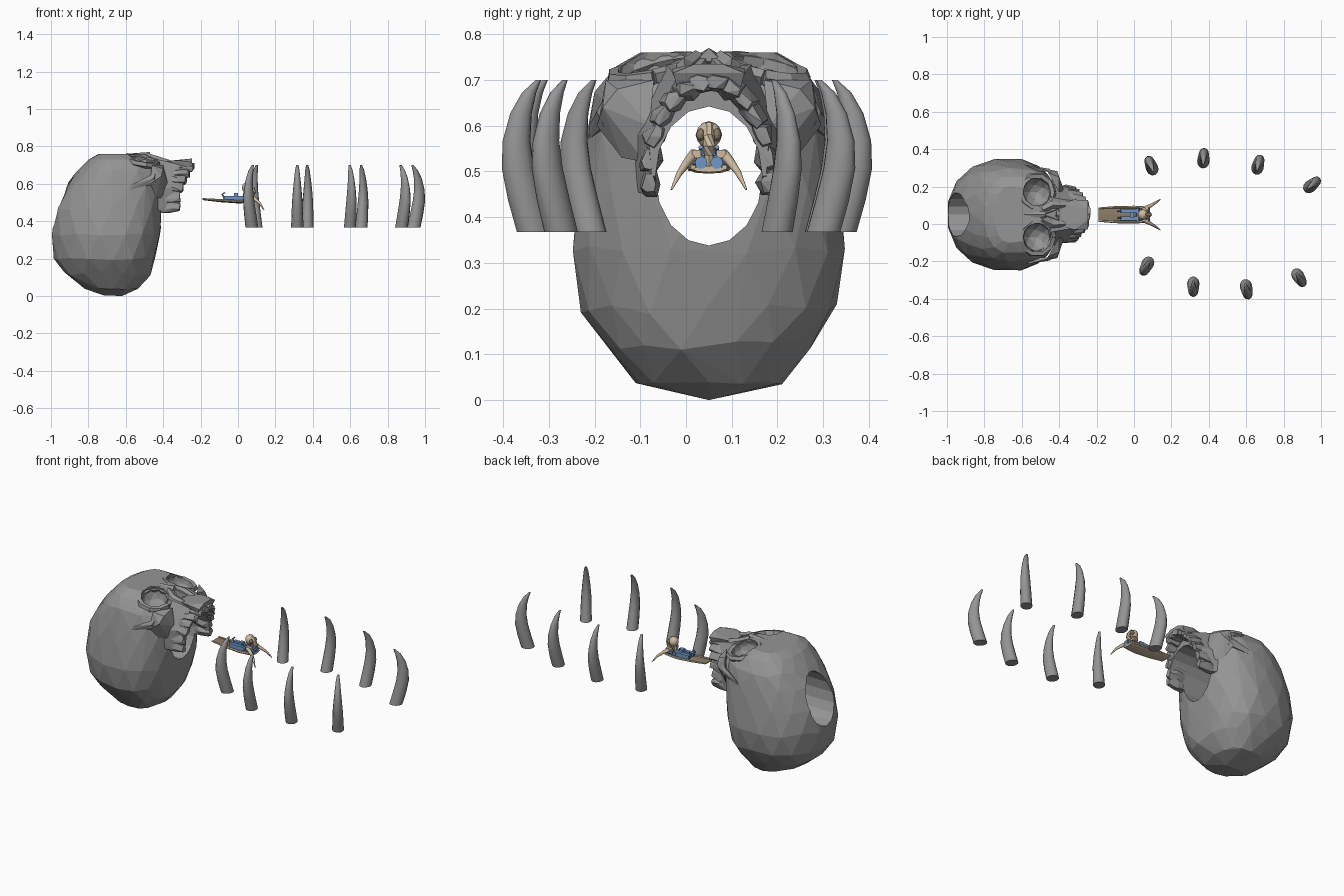
import bpy, bmesh, math, random
from mathutils import Vector, Matrix

random.seed(4)
CY = 0.05  # symmetry plane of skull and skiff
if "Cube" in bpy.data.objects:
    bpy.data.objects.remove(bpy.data.objects["Cube"])


def material(name, rgb):
    m = bpy.data.materials.new(name)
    m.use_nodes = True
    m.diffuse_color = (*rgb, 1)
    m.node_tree.nodes["Principled BSDF"].inputs["Base Color"].default_value = (*rgb, 1)
    return m


STONE = material("grey stone", (0.30, 0.30, 0.30))
BONE = material("pale bone", (0.62, 0.50, 0.36))
WOOD = material("brown wood", (0.27, 0.21, 0.14))
BLUE = material("blue metal", (0.16, 0.31, 0.58))


def finish(name, bm, mat):
    bmesh.ops.recalc_face_normals(bm, faces=bm.faces)
    me = bpy.data.meshes.new(name)
    bm.to_mesh(me)
    bm.free()
    me.materials.append(mat)
    ob = bpy.data.objects.new(name, me)
    bpy.context.collection.objects.link(ob)
    return ob


def smooth(ob, degrees):
    ob.data.shade_smooth()
    ob.data.set_sharp_from_angle(angle=math.radians(degrees))


def hull(name, points, mat):
    bm = bmesh.new()
    for p in points:
        bm.verts.new(p)
    out = bmesh.ops.convex_hull(bm, input=bm.verts)
    loose = {g for g in out["geom_interior"] + out["geom_unused"] if isinstance(g, bmesh.types.BMVert)}
    bmesh.ops.delete(bm, geom=list(loose), context="VERTS")
    return finish(name, bm, mat)


def loft(name, rings, sides, mat):
    """Skin elliptical rings given as (centre, half axis u, half axis v)."""
    bm = bmesh.new()
    loops = []
    for c, u, v in rings:
        angles = [2 * math.pi * i / sides for i in range(sides)]
        loops.append([bm.verts.new(Vector(c) + Vector(u) * math.cos(a) + Vector(v) * math.sin(a)) for a in angles])
    for a, b in zip(loops, loops[1:]):
        for i in range(sides):
            j = (i + 1) % sides
            bm.faces.new((a[i], a[j], b[j], b[i]))
    bm.faces.new(loops[0])
    bm.faces.new(loops[-1])
    return finish(name, bm, mat)


def tube(name, path, radii, sides, mat):
    pts = [Vector(p) for p in path]
    rings = []
    for i, p in enumerate(pts):
        d = (pts[min(i + 1, len(pts) - 1)] - pts[max(i - 1, 0)]).normalized()
        u = d.cross(Vector((0.1, 0.2, 1))).normalized()
        rings.append((p, u * radii[i], d.cross(u) * radii[i]))
    return loft(name, rings, sides, mat)


def box(name, centre, size, mat):
    bm = bmesh.new()
    bmesh.ops.create_cube(bm, size=1)
    bm.transform(Matrix.Translation(centre) @ Matrix.Diagonal((*size, 1)))
    return finish(name, bm, mat)


def ball(name, centre, radii, mat, level=2):
    bm = bmesh.new()
    bmesh.ops.create_icosphere(bm, subdivisions=level, radius=1)
    bm.transform(Matrix.Translation(centre) @ Matrix.Diagonal((*radii, 1)))
    return finish(name, bm, mat)


def cut(target, cutters):
    for c in cutters:
        mod = target.modifiers.new("cut", "BOOLEAN")
        mod.operation, mod.solver, mod.object = "DIFFERENCE", "EXACT", c
    bpy.context.view_layer.update()
    me = bpy.data.meshes.new_from_object(target.evaluated_get(bpy.context.evaluated_depsgraph_get()))
    target.modifiers.clear()
    target.data = me
    me.materials.clear()
    me.materials.append(STONE)
    for p in me.polygons:
        p.material_index = 0


# Cranium: faceted shell from horizontal sections (height, back, front, half width)
sections = [(0.045, -0.83, -0.535, 0.16), (0.12, -0.935, -0.465, 0.225), (0.20, -0.985, -0.442, 0.28),
            (0.33, -1.0, -0.415, 0.302), (0.47, -0.983, -0.395, 0.285), (0.58, -0.93, -0.40, 0.267),
            (0.67, -0.865, -0.41, 0.25), (0.73, -0.80, -0.43, 0.205), (0.76, -0.745, -0.50, 0.15)]
points = [(-0.72, CY, 0.004), (-0.62, CY, 0.0)]
mid = -0.67
for k, (z, back, front, w) in enumerate(sections):
    for i in range(16):
        a = 2 * math.pi * (i + 0.5 * (k % 2)) / 16
        c, s = math.cos(a), math.sin(a)
        power = 0.72 if c > 0 and z > 0.5 else 0.8 if c > 0 else 0.9
        reach = (front - mid) if c > 0 else (mid - back)
        x = mid + reach * math.copysign(abs(c) ** power, c)
        y = CY + w * math.copysign(abs(s) ** power, s)
        points.append((x, y, z + random.uniform(-0.012, 0.012) * (z < 0.7)))
cranium = hull("cranium", points, STONE)

# Upper jaw block
jaw_points = []
for x, w, low, high in [(-0.48, 0.18, 0.46, 0.74), (-0.38, 0.148, 0.45, 0.72), (-0.31, 0.132, 0.49, 0.70)]:
    for s in (-1, 1):
        jaw_points += [(x, CY + s * w * 0.95, low), (x, CY + s * w, 0.58), (x, CY + s * w * 0.55, high)]
jaw = hull("upper_jaw", jaw_points, STONE)

# Through tunnel, eye sockets, nose and temple hollows
cutters = [loft("tunnel_cutter", [((x, CY, 0.49), (0, 0.117, 0), (0, 0, 0.152)) for x in (-1.2, 0)], 16, STONE),
           hull("nose_cutter", [(-0.50, CY, 0.9), (-0.39, CY - 0.045, 0.9), (-0.39, CY + 0.045, 0.9),
                                (-0.48, CY, 0.69), (-0.40, CY - 0.03, 0.68), (-0.40, CY + 0.03, 0.68)], STONE)]
for s in (-1, 1):
    cutters.append(ball("socket_cutter", (-0.52, CY + s * 0.12, 0.735), (0.078, 0.08, 0.09), STONE))
    cutters.append(ball("temple_cutter", (-0.53, CY + s * 0.30, 0.66), (0.09, 0.045, 0.06), STONE))
cut(cranium, cutters)
cut(jaw, cutters)
for c in cutters:
    bpy.data.objects.remove(c)

for s, side in ((-1, "right"), (1, "left")):
    def at(x, y, z):
        return (x, CY + s * y, z)
    # Brow and socket rim, sloping down towards the cheek
    rim = []
    for i in range(11):
        a = math.pi * i / 5
        c, d = math.cos(a), math.sin(a)
        rim.append(at(-0.52 + 0.088 * c, 0.12 + 0.09 * d, 0.722 - 0.016 * c - 0.018 * d))
    tube(side + "_socket_rim", rim, [0.018] * 11, 5, STONE)
    # Cheek bone mass and its short backward arch
    hull(side + "_cheek_bone", [at(-0.40, 0.12, 0.70), at(-0.375, 0.13, 0.60), at(-0.40, 0.20, 0.68),
                                at(-0.41, 0.232, 0.64), at(-0.47, 0.245, 0.60), at(-0.46, 0.225, 0.70),
                                at(-0.44, 0.19, 0.53), at(-0.40, 0.14, 0.52)], STONE)
    hull(side + "_cheek_arch", [at(-0.44, 0.23, 0.66), at(-0.44, 0.23, 0.60), at(-0.45, 0.245, 0.63),
                                at(-0.56, 0.262, 0.60), at(-0.58, 0.262, 0.57), at(-0.56, 0.23, 0.58)], STONE)
    tube(side + "_nasal_edge", [at(-0.49, 0.025, 0.75), at(-0.44, 0.052, 0.73), at(-0.37, 0.05, 0.71)],
         [0.016, 0.02, 0.018], 5, STONE)
hull("nasal_bridge", [(-0.60, CY, 0.76), (-0.47, CY, 0.77), (-0.58, CY - 0.05, 0.74), (-0.58, CY + 0.05, 0.74),
                      (-0.47, CY - 0.03, 0.74), (-0.47, CY + 0.03, 0.74), (-0.53, CY, 0.70)], STONE)
hull("front_jaw_plate", [(x, CY + s * w, z) for s in (-1, 1) for x, w, z in
                         [(-0.41, 0.04, 0.70), (-0.40, 0.06, 0.72), (-0.32, 0.08, 0.725), (-0.245, 0.078, 0.715),
                          (-0.245, 0.03, 0.735), (-0.26, 0.07, 0.685), (-0.34, 0.06, 0.68)]], STONE)

# Teeth: irregular chipped wedges round the arch
for i in range(14):
    a = math.pi * i / 13
    c, s = math.cos(a), math.sin(a)
    front = -0.312 + 0.077 * s * s
    outline = []
    for x, thick, wide in [(-0.41, 0.018, 0.028), (front - 0.05, 0.026, 0.03), (front, 0.015, 0.022)]:
        for r, t in [(1, 0.4), (0.6, 1), (-0.6, 1), (-1, 0), (-0.6, -1), (0.6, -1)]:
            dr = r * thick + random.uniform(-0.005, 0.005)
            dt = t * wide + random.uniform(-0.004, 0.004)
            outline.append((x + random.uniform(-0.01, 0.005), CY + (0.13 + dr) * c - dt * s,
                            0.475 + (0.222 + dr) * s + dt * c))
    hull("tooth", outline, STONE)

# Standing rib tusks: (x, y, outward heading in degrees)
profile = [(0, -0.002, 0.038, 0.033), (0.07, 0.018, 0.038, 0.031), (0.14, 0.034, 0.036, 0.028),
           (0.20, 0.037, 0.031, 0.023), (0.26, 0.027, 0.024, 0.017), (0.305, 0.009, 0.016, 0.012),
           (0.333, -0.012, 0.006, 0.006)]
for x, y, heading in [(0.09, 0.315, 112), (0.372, 0.355, 86), (0.665, 0.32, 75), (0.955, 0.212, 40),
                      (0.065, -0.228, -118), (0.317, -0.338, -90), (0.603, -0.352, -78), (0.885, -0.29, -58)]:
    d = Vector((math.cos(math.radians(heading)), math.sin(math.radians(heading)), 0))
    n = Vector((-d.y, d.x, 0))
    base = Vector((x, y, 0.367)) - d * 0.018
    tusk = loft("rib_tusk", [(base + d * o + Vector((0, 0, h)), d * ru, n * rv) for h, o, ru, rv in profile], 12, STONE)
    smooth(tusk, 55)

# Skiff hull with a brown deck on top
deck_line = [(-0.19, 0.516, 0.036, 0.003), (-0.10, 0.509, 0.042, 0.007), (0.0, 0.503, 0.043, 0.008),
             (0.05, 0.505, 0.040, 0.008), (0.085, 0.505, 0.036, 0.007)]
skiff = loft("skiff_hull", [((x, CY, z), (0, w, 0), (0, 0, h)) for x, z, w, h in deck_line], 8, BONE)
skiff.data.materials.append(WOOD)
for p in skiff.data.polygons:
    p.material_index = int(p.normal.z > 0.2)
for s, side in ((-1, "right"), (1, "left")):
    tube(side + "_rail", [(x, CY + s * w * 0.95, z + 0.004) for x, z, w, h in deck_line],
         [0.004, 0.006, 0.007, 0.007, 0.006], 6, BONE)
    tusk = tube(side + "_prow_tusk", [(0.055, CY + s * 0.032, 0.538), (0.085, CY + s * 0.046, 0.522),
                                      (0.115, CY + s * 0.064, 0.497), (0.14, CY + s * 0.082, 0.46)],
                [0.012, 0.010, 0.007, 0.002], 8, BONE)
    smooth(tusk, 55)
    box(side + "_jaw_block", (0.06, CY + s * 0.027, 0.538), (0.035, 0.02, 0.018), BONE)
    box(side + "_engine", (-0.03, CY + s * 0.02, 0.522), (0.09, 0.022, 0.026), BLUE)
    tube(side + "_control_lever", [(-0.07, CY + s * 0.018, 0.515), (-0.085, CY + s * 0.018, 0.545),
                                   (-0.07, CY + s * 0.018, 0.553)], [0.005] * 3, 6, BLUE)
    ball(side + "_skull_eye", (0.068, CY + s * 0.018, 0.58), (0.012, 0.0095, 0.014), WOOD)
    # Twin front cylinders facing forward
    tube(side + "_front_cylinder", [(0.04, CY + s * 0.017, 0.519), (0.086, CY + s * 0.017, 0.519)],
         [0.014, 0.014], 8, BLUE)
box("pilot_seat", (-0.01, CY, 0.535), (0.022, 0.03, 0.03), BLUE)
tube("cross_pipe", [(0.022, CY - 0.036, 0.525), (0.022, CY + 0.036, 0.525)], [0.011, 0.011], 8, BLUE)

# Figurehead skull
smooth(ball("figurehead_skull", (0.048, CY, 0.58), (0.028, 0.029, 0.03), BONE), 40)
tube("figurehead_snout", [(0.056, CY, 0.60), (0.078, CY, 0.575), (0.082, CY, 0.556), (0.076, CY, 0.538)],
     [0.012, 0.012, 0.014, 0.012], 7, BONE)
tube("figurehead_neck", [(0.03, CY, 0.51), (0.04, CY, 0.56)], [0.012, 0.01], 7, BONE)
